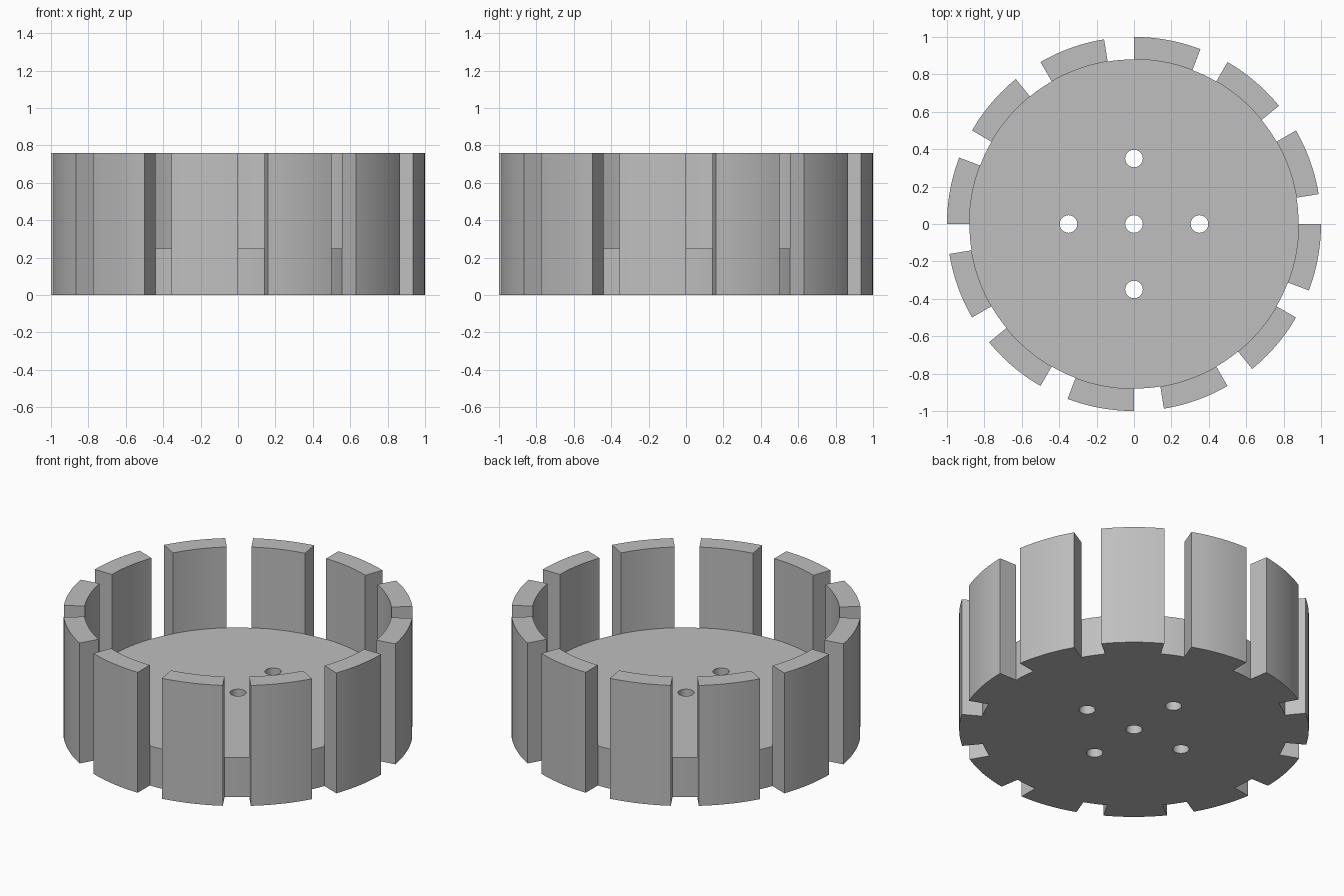
import bpy, bmesh
from math import radians, sin, cos

cube = bpy.data.objects.get("Cube")
if cube:
    bpy.data.objects.remove(cube, do_unlink=True)

COUNT = 12
PITCH = 360 / COUNT
GAP = 9.2
R_IN, R_OUT = 0.88, 1.0
H_BASE, H_TOTAL = 0.25, 0.76
R_HOLE, HOLE_OFFSET = 0.047, 0.35
GAP_STEPS, BLOCK_STEPS = 4, 10

grey = bpy.data.materials.new("plain grey")
grey.use_nodes = True
colour = (0.52, 0.52, 0.52, 1)
grey.diffuse_color = colour
grey.node_tree.nodes["Principled BSDF"].inputs["Base Color"].default_value = colour

bm = bmesh.new()


def point(radius, degrees, cx=0, cy=0):
    a = radians(degrees)
    return bm.verts.new((cx + radius * cos(a), cy + radius * sin(a), 0))


def loop_edges(verts):
    return [bm.edges.new((v, verts[i - 1])) for i, v in enumerate(verts)]


def raise_faces(faces, height):
    """Extrude faces upward and return the new top faces."""
    new = bmesh.ops.extrude_face_region(bm, geom=faces)["geom"]
    verts = [g for g in new if isinstance(g, bmesh.types.BMVert)]
    bmesh.ops.translate(bm, verts=verts, vec=(0, 0, height))
    return [g for g in new if isinstance(g, bmesh.types.BMFace)]


# Disc rim: each pitch is a short gap followed by a block
angles = []
for k in range(COUNT):
    start = k * PITCH
    angles += [start + GAP * i / GAP_STEPS for i in range(GAP_STEPS)]
    angles += [start + GAP + (PITCH - GAP) * i / BLOCK_STEPS for i in range(BLOCK_STEPS)]
rim = [point(R_IN, a) for a in angles]
edges = loop_edges(rim)

# Centre hole and four bolt holes
for dx, dy in ((0, 0), (1, 0), (-1, 0), (0, 1), (0, -1)):
    edges += loop_edges([point(R_HOLE, i * 15, dx * HOLE_OFFSET, dy * HOLE_OFFSET)
                         for i in range(24)])
bmesh.ops.triangle_fill(bm, edges=edges, use_beauty=True, use_dissolve=False)

# Block footprints, joined to the rim
steps = GAP_STEPS + BLOCK_STEPS
for k in range(COUNT):
    first = k * steps + GAP_STEPS
    inner = [rim[(first + i) % len(rim)] for i in range(BLOCK_STEPS + 1)]
    outer = [point(R_OUT, k * PITCH + GAP + (PITCH - GAP) * i / BLOCK_STEPS)
             for i in range(BLOCK_STEPS + 1)]
    for i in range(BLOCK_STEPS):
        bm.faces.new((inner[i], outer[i], outer[i + 1], inner[i + 1]))

# Raise the whole base, then the blocks alone to full height
bmesh.ops.recalc_face_normals(bm, faces=bm.faces[:])
top = raise_faces(bm.faces[:], H_BASE)
blocks = [f for f in top if f.calc_center_median().xy.length > R_IN + 0.02]
raise_faces(blocks, H_TOTAL - H_BASE)
bmesh.ops.recalc_face_normals(bm, faces=bm.faces[:])

# Merge the split walls of the blocks
seams = [e for e in bm.edges if len(e.link_faces) == 2
         and all(abs(v.co.z - H_BASE) < 0.001 for v in e.verts)
         and all(abs(f.normal.z) < 0.1 for f in e.link_faces)]
bmesh.ops.dissolve_edges(bm, edges=seams, use_verts=False)

mesh = bpy.data.meshes.new("slotted_cup")
bm.to_mesh(mesh)
bm.free()
mesh.materials.append(grey)
cup = bpy.data.objects.new("slotted_cup", mesh)
bpy.context.collection.objects.link(cup)

# Smooth curved walls, sharp corners
bpy.context.view_layer.objects.active = cup
cup.select_set(True)
bpy.ops.object.shade_smooth_by_angle(angle=radians(30))
